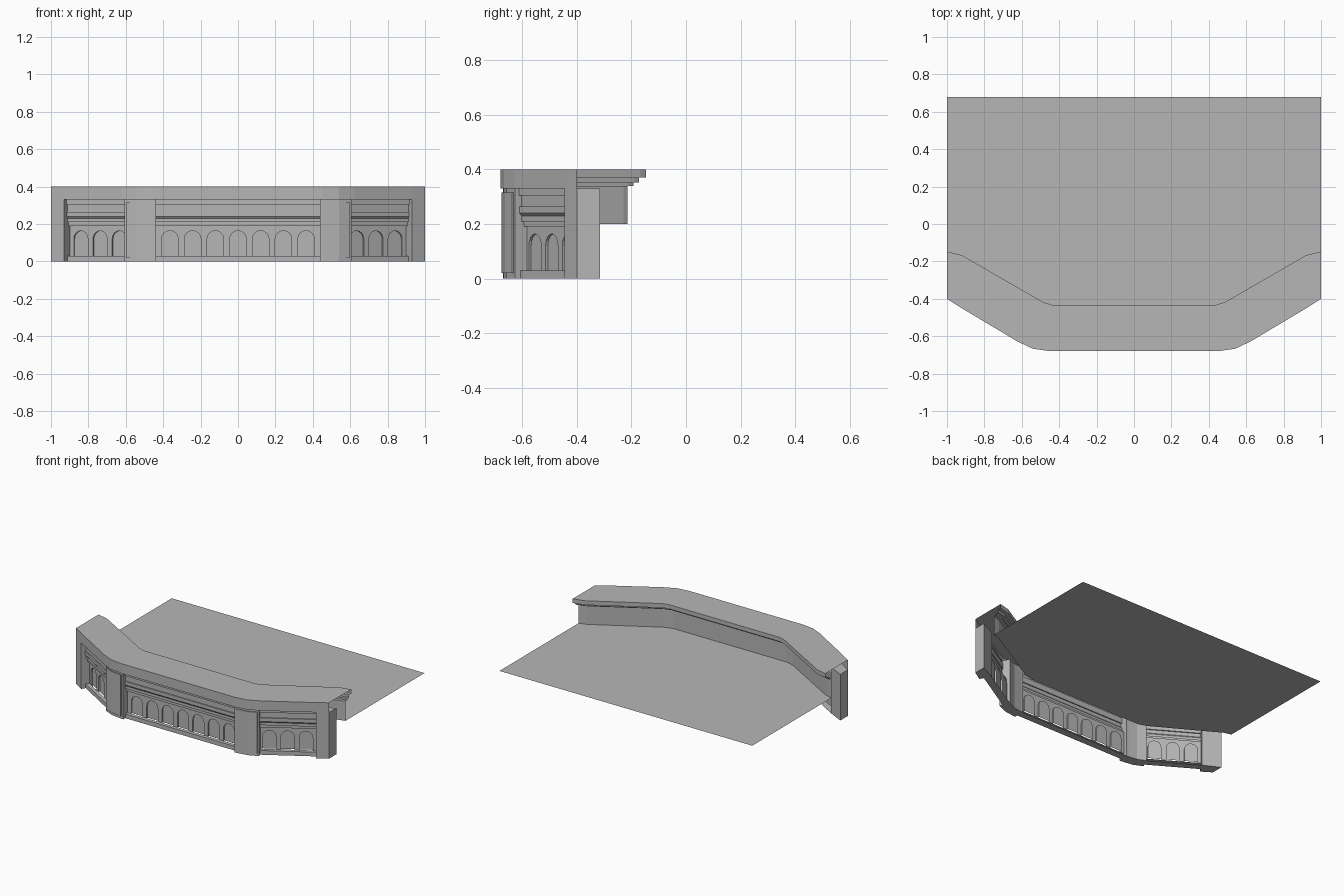
import bpy
import math
from mathutils import Vector

cube = bpy.data.objects.get("Cube")
if cube:
    bpy.data.objects.remove(cube, do_unlink=True)

stone = bpy.data.materials.new("grey_stone")
stone.use_nodes = True
GREY = (0.47, 0.47, 0.47, 1)
stone.diffuse_color = GREY
stone.node_tree.nodes["Principled BSDF"].inputs["Base Color"].default_value = GREY


def make(name, verts, faces):
    mesh = bpy.data.meshes.new(name)
    mesh.from_pydata([tuple(v) for v in verts], [], faces)
    mesh.materials.append(stone)
    obj = bpy.data.objects.new(name, mesh)
    bpy.context.collection.objects.link(obj)
    return obj


def mirrored(half):
    """Complete a right-half plan path, returned from -x to +x."""
    return [(-x, y) for x, y in half] + [(x, y) for x, y in reversed(half)]


def offset(path, d):
    """Shift a plan path towards the back by d, with mitred corners."""
    pts = [Vector(p) for p in path]
    normals = []
    for a, b in zip(pts, pts[1:]):
        t = (b - a).normalized()
        normals.append(Vector((-t.y, t.x)))
    out = []
    for i, p in enumerate(pts):
        if abs(p.x) > 0.99:
            out.append(p + Vector((0, d)))
            continue
        n0, n1 = normals[max(i - 1, 0)], normals[min(i, len(normals) - 1)]
        m = (n0 + n1).normalized()
        out.append(p + m * (d / m.dot(n0)))
    return out


def sweep(name, path, profile, flip=False):
    """Sweep a (depth, height) profile along a plan path."""
    n = len(path)
    verts = [(p.x, p.y, z) for d, z in profile for p in offset(path, d)]
    faces = []
    for r in range(len(profile) - 1):
        for i in range(n - 1):
            a, b = r * n + i, (r + 1) * n + i
            f = (a, b, b + 1, a + 1)
            faces.append(f[::-1] if flip else f)
    return make(name, verts, faces)


def prism(name, path, d0, d1, z0, z1):
    """Solid wall following a path between two depths."""
    plan = offset(path, d0) + offset(path, d1)[::-1]
    n = len(plan)
    verts = [(p.x, p.y, z) for z in (z0, z1) for p in plan]
    faces = [tuple(reversed(range(n))), tuple(range(n, 2 * n))]
    faces += [(i, (i + 1) % n, n + (i + 1) % n, n + i) for i in range(n)]
    return make(name, verts, faces)


def arcade(name, a, b, count, depth, margin):
    """Wall with a row of shallow round-headed niches."""
    a, b = offset([a, b], depth)
    t = (b - a).normalized()
    back = Vector((-t.y, t.x))
    length = (b - a).length
    z0, z1, half, spring = 0.03, 0.19, 0.044, 0.12
    pitch = (length - 2 * margin) / count
    verts, faces = [], []

    def add(points, d):
        start = len(verts)
        for s, z in points:
            p = a + t * s + back * d
            verts.append((p.x, p.y, z))
        return list(range(start, len(verts)))

    for k in range(count):
        left = margin + k * pitch
        mid, right = left + pitch / 2, left + pitch
        arch = [(mid - half, z0)]
        for i in range(9):
            ang = math.pi * (1 - i / 8)
            arch.append((mid + half * math.cos(ang), spring + half * math.sin(ang)))
        arch.append((mid + half, z0))
        front, rear = add(arch, 0), add(arch, 0.01)
        # spandrel, reveal and niche back
        lb, rb, rt, lt = add([(left, z0), (right, z0), (right, z1), (left, z1)], 0)
        faces.append(tuple([lb] + front + [rb, rt, lt]))
        for i in range(len(arch) - 1):
            faces.append((front[i], rear[i], rear[i + 1], front[i + 1]))
        faces.append(tuple(rear[::-1]))
    # plain ends of the wall
    for s0, s1 in ((0, margin), (length - margin, length)):
        faces.append(tuple(add([(s0, z0), (s1, z0), (s1, z1), (s0, z1)], 0)))
    return make(name, verts, faces)


# plan lines of the counter
outer = mirrored([(1, -0.40), (0.93, -0.445), (0.62, -0.63), (0.54, -0.667), (0.45, -0.68)])
inner = mirrored([(1, -0.147), (0.92, -0.167), (0.485, -0.418), (0.44, -0.432)])
TOP, SOFFIT, FLOOR = 0.40, 0.33, 0.20

# counter top and front fascia
ring = outer + inner[::-1]
make("counter_top", [(x, y, TOP) for x, y in ring], [tuple(range(len(ring)))])
sweep("front_fascia", outer, [(0, TOP), (0, SOFFIT), (0.03, SOFFIT)])

# inner moulding and wall
sweep("inner_wall", inner,
      [(0, TOP), (0, 0.37), (-0.025, 0.37), (-0.025, 0.352), (-0.045, 0.352),
       (-0.045, 0.34), (-0.067, 0.34), (-0.067, FLOOR)], flip=True)

# floor behind the wall
edge = [(p.x, p.y, FLOOR) for p in offset(inner, -0.067)]
floor = edge + [(1, 0.68, FLOOR), (-1, 0.68, FLOOR)]
make("floor", floor, [tuple(range(len(floor)))])

# bays: stepped cornice, arcade and plinth
cornice = [(0.026, SOFFIT), (0.026, 0.305), (0.036, 0.305), (0.036, 0.265),
           (0.028, 0.265), (0.028, 0.24), (0.036, 0.23), (0.036, 0.21),
           (0.045, 0.21), (0.045, 0.19), (0.058, 0.19)]
plinth = [(0.058, 0.03), (0.032, 0.03), (0.032, 0), (0.085, 0)]
bays = {
    "center": ((-0.445, -0.68), (0.445, -0.68), 7, 0.02),
    "right": ((-0.93, -0.445), (-0.605, -0.639), 3, 0.01),
    "left": ((0.605, -0.639), (0.93, -0.445), 3, 0.01),
}
for side, (a, b, count, margin) in bays.items():
    sweep(side + "_cornice", [a, b], cornice)
    sweep(side + "_plinth", [a, b], plinth)
    arcade(side + "_arcade", a, b, count, 0.058, margin)

# pillars, built for one side and mirrored
corner = [(0.44, -0.68), (0.46, -0.679), (0.54, -0.667), (0.61, -0.636)]
panel = [(0.455, -0.679), (0.54, -0.667), (0.60, -0.641)]
end = [(0.93, -0.445), (1, -0.40)]
for side, s in (("left", 1), ("right", -1)):
    def place(path):
        return [(s * x, y) for x, y in path][::s]
    prism(side + "_corner_pillar", place(corner), 0.01, 0.085, 0, SOFFIT)
    prism(side + "_corner_panel", place(panel), 0.003, 0.012, 0.02, 0.315)
    prism(side + "_end_pillar", place(end), 0, 0.085, 0, SOFFIT)
